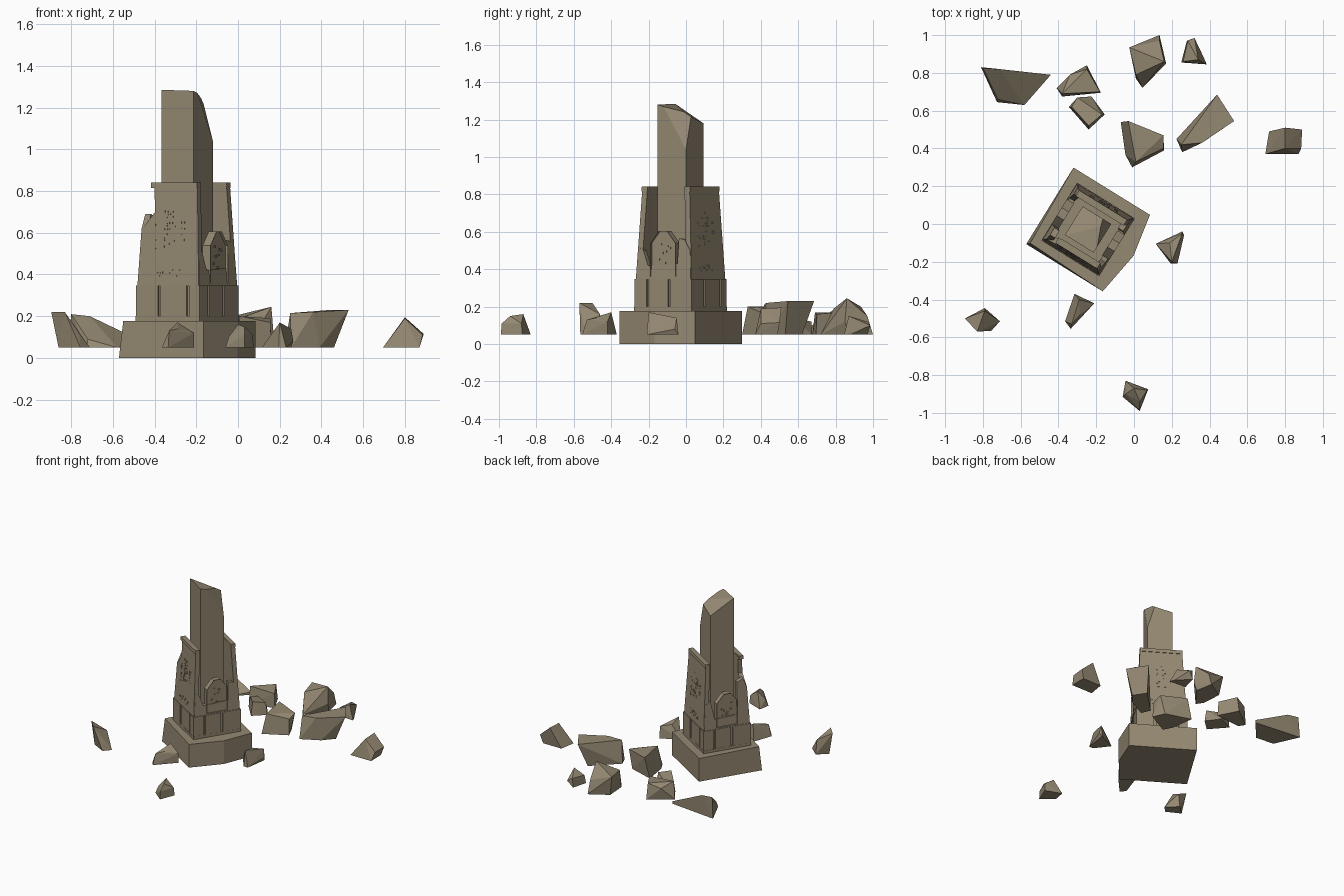
import bpy, bmesh, math, random
from mathutils import Matrix, Vector

if "Cube" in bpy.data.objects:
    bpy.data.objects.remove(bpy.data.objects["Cube"])

random.seed(4)
stone = bpy.data.materials.new("weathered_stone")
stone.diffuse_color = (0.30, 0.25, 0.17, 1)
stone.use_nodes = True
stone.node_tree.nodes["Principled BSDF"].inputs["Base Color"].default_value = stone.diffuse_color

# the tower stands turned on the ground; local x/y follow its walls
TOWER = Matrix.Translation((-0.243, -0.029, 0)) @ Matrix.Rotation(math.radians(-31.7), 4, 'Z')


def finish(name, bm, mat=Matrix()):
    bmesh.ops.recalc_face_normals(bm, faces=bm.faces[:])
    bm.transform(mat)
    me = bpy.data.meshes.new(name)
    bm.to_mesh(me)
    bm.free()
    me.materials.append(stone)
    ob = bpy.data.objects.new(name, me)
    bpy.context.collection.objects.link(ob)
    return ob


def loft(bm, a, b):
    """Closed solid between two matching loops; returns the second cap."""
    va, vb = [bm.verts.new(p) for p in a], [bm.verts.new(p) for p in b]
    n = len(va)
    bm.faces.new(va)
    cap = bm.faces.new(vb)
    for i in range(n):
        bm.faces.new((va[i], va[(i + 1) % n], vb[(i + 1) % n], vb[i]))
    return cap


def side(k):
    """Side 0 faces the front, then counting round to the right."""
    return TOWER @ Matrix.Rotation(k * math.pi / 2, 4, 'Z')


def face_d(z):
    return 0.175 - 0.027 * (z - 0.345) / 0.495   # battered wall distance


def slab(bm, pts, out, thick):
    """Solid from a (sideways, height) outline that follows the battered wall."""
    return loft(bm, [(s, -(face_d(z) + out - thick), z) for s, z in pts],
                [(s, -(face_d(z) + out), z) for s, z in pts])


def plate(bm, s0, s1, z0, z1, d0, d1):
    return loft(bm, [(s, -d0, z) for s, z in ((s0, z0), (s1, z0), (s1, z1), (s0, z1))],
                [(s, -d1, z) for s, z in ((s0, z0), (s1, z0), (s1, z1), (s0, z1))])


def square(h, z):
    return [(-h, -h, z), (h, -h, z), (h, h, z), (-h, h, z)]


# plinth, with one bulging side and a chipped left corner
bm = bmesh.new()
h = 0.238
foot = [(-h, -h), (h, -h), (0.278, 0.008), (h, h), (-h, h)]
top = [(-h + 0.015, -h + 0.015)] + foot[1:]
loft(bm, [(x, y, 0) for x, y in foot], [(x, y, 0.178) for x, y in top])
finish("plinth", bm, TOWER)

# second tier: core, ledge and raised blocks on every side
bm = bmesh.new()
loft(bm, square(0.167, 0.17), square(0.167, 0.345))
loft(bm, square(0.180, 0.17), square(0.180, 0.20))
finish("tier_core", bm, TOWER)
for k in range(4):
    bm = bmesh.new()
    rows = ((-0.179, -0.055), (-0.04, 0.105), (0.12, 0.179)) if k % 2 == 0 else \
           ((-0.179, -0.105), (-0.09, 0.03), (0.045, 0.179))
    for a, b in rows:
        cap = plate(bm, a, b, 0.20, 0.348, 0.15, 0.179)
        bmesh.ops.inset_region(bm, faces=[cap], thickness=0.007, depth=-0.002)
    finish(f"tier_blocks_{k}", bm, side(k))

# broken outer walls
WALLS = (
    [(-0.172, 0.345), (0.172, 0.345), (0.148, 0.84), (-0.095, 0.84),
     (-0.085, 0.70), (-0.155, 0.62)],
    [(-0.172, 0.345), (0.172, 0.345), (0.163, 0.50), (0.125, 0.56),
     (0.09, 0.565), (0.085, 0.43), (-0.10, 0.42), (-0.13, 0.50), (-0.16, 0.52)],
    [(-0.172, 0.345), (0.172, 0.345), (0.148, 0.84), (-0.148, 0.84)],
    [(-0.172, 0.345), (0.172, 0.345), (0.158, 0.62), (0.13, 0.69), (0.085, 0.67),
     (0.075, 0.43), (-0.09, 0.42), (-0.12, 0.56), (-0.16, 0.54)],
)
for k, pts in enumerate(WALLS):
    bm = bmesh.new()
    slab(bm, pts, 0, 0.032)
    finish(f"outer_wall_{k}", bm, side(k))

# pointed arch panels on the two broken sides
for k in (1, 3):
    bm = bmesh.new()
    pts = [(-0.078, 0.36), (0.078, 0.36), (0.078, 0.54), (0.025, 0.605),
           (-0.025, 0.605), (-0.078, 0.54)]
    cap = loft(bm, [(s, -0.135, z) for s, z in pts], [(s, -0.180, z) for s, z in pts])
    bmesh.ops.inset_region(bm, faces=[cap], thickness=0.016, depth=0)
    bmesh.ops.translate(bm, verts=cap.verts[:], vec=(0, 0.014, 0))
    for i in range(14):   # carved filling
        s, z = random.uniform(-0.045, 0.035), random.uniform(0.385, 0.54)
        plate(bm, s, s + 0.014, z, z + 0.01, 0.16, 0.171)
    finish(f"arch_panel_{k}", bm, side(k))

# cornice and shallow carved pattern on the two tall walls
for k in (0, 2):
    bm = bmesh.new()
    left = -0.11 if k == 0 else -0.149
    slab(bm, [(left, 0.815), (0.149, 0.815), (0.149, 0.842), (left, 0.842)], 0.004, 0.034)
    for s0, s1, z0, z1 in ((-0.035, 0.035, 0.53, 0.71), (-0.085, -0.055, 0.52, 0.66),
                           (0.06, 0.085, 0.56, 0.66), (-0.085, 0.075, 0.39, 0.43)):
        nx, nz = round((s1 - s0) / 0.014), round((z1 - z0) / 0.014)
        for i in range(nx):
            for j in range(nz):
                if random.random() < 0.55:
                    s, z = s0 + i * 0.014, z0 + j * 0.014
                    w, t = random.uniform(0.006, 0.011), random.uniform(0.005, 0.010)
                    slab(bm, [(s, z), (s + w, z), (s + w, z + t), (s, z + t)], 0.002, 0.004)
    finish(f"wall_carving_{k}", bm, side(k))

# inner pillar with slanted broken top and a split-off corner
bm = bmesh.new()
h = 0.089
loft(bm, square(h, 0.30), [(-h, -h, 1.285), (h, -h, 1.28), (h, h, 1.23), (-h, h, 1.18)])
bmesh.ops.triangulate(bm, faces=[f for f in bm.faces if f.calc_center_median().z > 1.2])
a, b, c = Vector((h, h, 1.04)), Vector((h, -0.04, 1.25)), Vector((0.045, h, 1.19))
n = (b - a).cross(c - a)
if n.dot(Vector((h, h, 1.4)) - a) < 0:
    n.negate()
bmesh.ops.bisect_plane(bm, geom=bm.verts[:] + bm.edges[:] + bm.faces[:],
                       plane_co=a, plane_no=n, clear_outer=True)
bmesh.ops.holes_fill(bm, edges=[e for e in bm.edges if e.is_boundary])
finish("inner_pillar", bm, TOWER)


def rubble(name, foot, top):
    """Angular stone: ground outline at z 0.05 wrapped together with upper points."""
    bm = bmesh.new()
    for p in [(x, y, 0.05) for x, y in foot] + top:
        bm.verts.new(p)
    res = bmesh.ops.convex_hull(bm, input=bm.verts[:])
    junk = {v for v in res["geom_interior"] if isinstance(v, bmesh.types.BMVert)}
    bmesh.ops.delete(bm, geom=list(junk), context='VERTS')
    bmesh.ops.dissolve_limit(bm, angle_limit=0.03, verts=bm.verts[:], edges=bm.edges[:])
    finish(name, bm)


# fallen stones around the tower
rubble("rubble_wedge", [(-.81, .83), (-.44, .79), (-.58, .63), (-.725, .645)],
       [(-.80, .825, .21), (-.71, .82, .20), (-.44, .79, .07), (-.72, .66, .09)])
rubble("rubble_back", [(-.41, .72), (-.25, .84), (-.175, .695), (-.38, .675)],
       [(-.34, .79, .14), (-.25, .82, .17), (-.18, .70, .16), (-.38, .69, .17)])
rubble("rubble_back_small", [(-.345, .62), (-.24, .50), (-.155, .58), (-.225, .675)],
       [(-.33, .62, .13), (-.30, .67, .12), (-.24, .52, .15), (-.17, .58, .14)])
rubble("rubble_tall", [(0, .92), (.135, 1), (.16, .87), (.045, .72), (.01, .77)],
       [(-.025, .935, .20), (.01, .79, .19), (.16, .86, .245), (.135, .97, .15), (.17, .85, .12)])
rubble("rubble_chip", [(.25, .855), (.28, .97), (.37, .88), (.385, .845)],
       [(.285, .97, .12), (.32, .985, .10), (.26, .86, .11), (.34, .87, .15)])
rubble("rubble_slab", [(.255, .38), (.225, .45), (.40, .62), (.46, .53), (.39, .45)],
       [(.25, .42, .215), (.44, .685, .23), (.53, .545, .23), (.36, .43, .22)])
rubble("rubble_near_wall", [(-.07, .54), (.12, .48), (.16, .39), (-.01, .30), (-.045, .365)],
       [(-.03, .545, .20), (.155, .47, .19), (.155, .40, .17), (.01, .33, .20)])
rubble("rubble_right", [(.695, .37), (.715, .49), (.87, .49), (.87, .37)],
       [(.80, .51, .195), (.80, .40, .19), (.89, .50, .115), (.885, .40, .11)])
rubble("rubble_beside_plinth", [(.115, -.105), (.255, -.04), (.23, -.21), (.195, -.21)],
       [(.19, -.10, .15), (.255, -.05, .14), (.20, -.20, .17), (.265, -.06, .08)])
rubble("rubble_front", [(-.06, -.915), (-.045, -.83), (.075, -.875), (.03, -.99)],
       [(-.045, -.90, .10), (0, -.87, .16), (.03, -.94, .15), (.07, -.88, .11), (.03, -.985, .11)])
rubble("rubble_front_left", [(-.365, -.515), (-.315, -.37), (-.21, -.42), (-.335, -.555)],
       [(-.29, -.40, .17), (-.21, -.42, .12), (-.33, -.53, .13), (-.285, -.48, .14)])
rubble("rubble_far_left", [(-.86, -.51), (-.79, -.445), (-.71, -.515), (-.755, -.565)],
       [(-.895, -.50, .22), (-.83, -.57, .22), (-.79, -.46, .16), (-.76, -.55, .11)])
